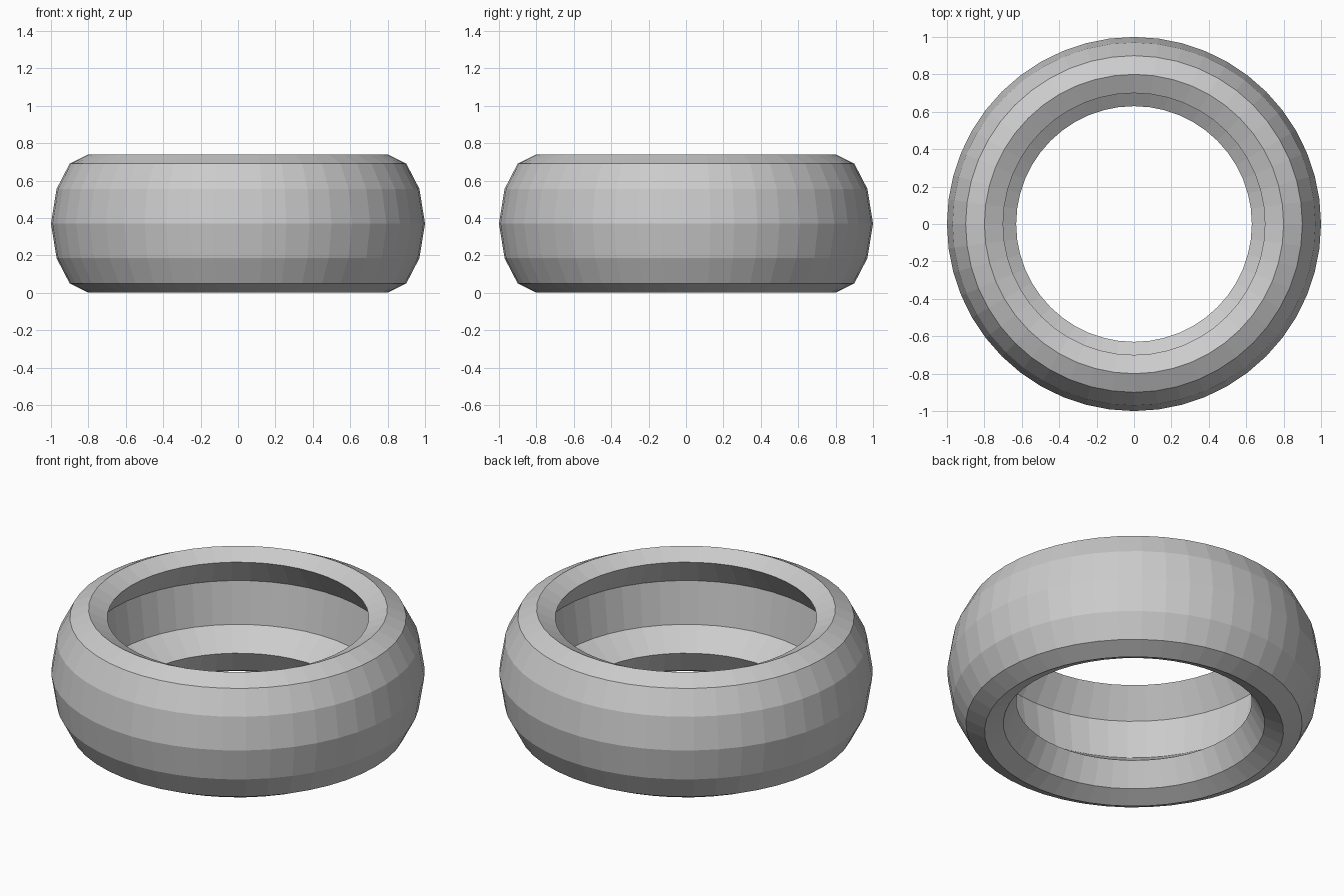
import bpy
import bmesh
import math

cube = bpy.data.objects.get("Cube")
if cube:
    bpy.data.objects.remove(cube, do_unlink=True)

SEGMENTS = 48
HEIGHT = 0.74

# Outer tread and shoulder, from the middle up to the inner top edge (radius, z)
upper = [(1.0, 0.37), (0.97, 0.555), (0.9, 0.69), (0.8, HEIGHT), (0.7, 0.69)]
lower = [(r, HEIGHT - z) for r, z in reversed(upper[1:])]

# Hollow inside: undercut below the top edge, wall, then the lower bead lip
inside = [(0.81, 0.53), (0.778, 0.286), (0.63, 0.185)]
profile = upper + inside + lower

# Revolve the closed profile into the ring
bm = bmesh.new()
verts = [bm.verts.new((r, 0, z)) for r, z in profile]
edges = [bm.edges.new((a, b)) for a, b in zip(verts, verts[1:] + verts[:1])]
bmesh.ops.spin(bm, geom=verts + edges, cent=(0, 0, 0), axis=(0, 0, 1),
               angle=math.tau, steps=SEGMENTS)
bmesh.ops.remove_doubles(bm, verts=bm.verts, dist=0.0005)
bmesh.ops.recalc_face_normals(bm, faces=bm.faces)

mesh = bpy.data.meshes.new("tire")
bm.to_mesh(mesh)
bm.free()
tire = bpy.data.objects.new("tire", mesh)
bpy.context.collection.objects.link(tire)
